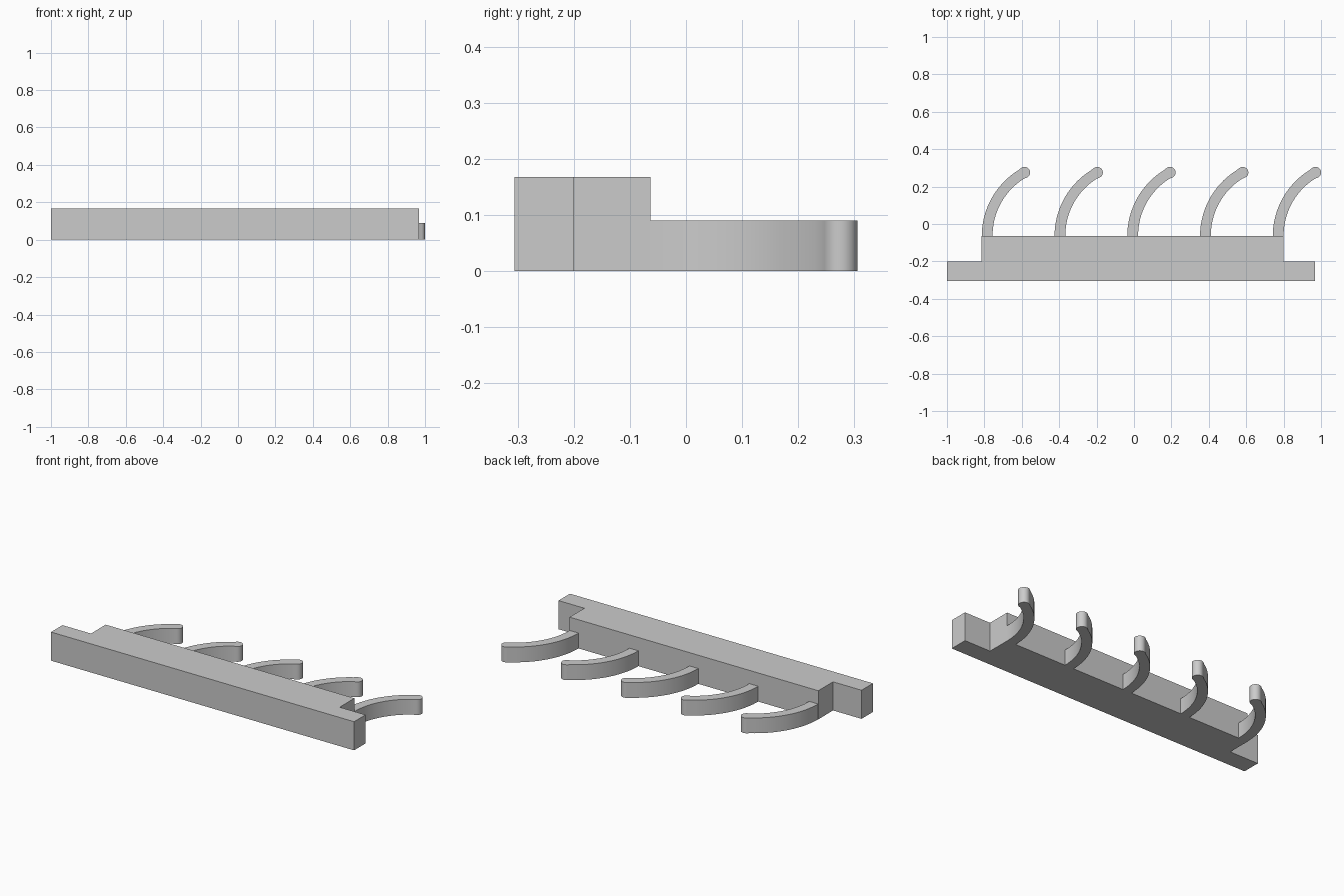
import bpy, bmesh
from math import sin, cos, pi, radians

cube = bpy.data.objects.get("Cube")
if cube:
    bpy.data.objects.remove(cube, do_unlink=True)

grey = bpy.data.materials.new("light_grey")
grey.use_nodes = True
colour = (0.6, 0.6, 0.6, 1)
grey.diffuse_color = colour
grey.node_tree.nodes["Principled BSDF"].inputs["Base Color"].default_value = colour


def extrude_outline(name, outline, height, smooth=False):
    """Solid prism standing on the ground from a plan outline."""
    bm = bmesh.new()
    base = bm.faces.new([bm.verts.new((x, y, 0)) for x, y in outline])
    top = bmesh.ops.extrude_face_region(bm, geom=[base])["geom"]
    bmesh.ops.translate(bm, vec=(0, 0, height),
                        verts=[v for v in top if isinstance(v, bmesh.types.BMVert)])
    bmesh.ops.recalc_face_normals(bm, faces=bm.faces)
    mesh = bpy.data.meshes.new(name)
    bm.to_mesh(mesh)
    bm.free()
    mesh.materials.append(grey)
    obj = bpy.data.objects.new(name, mesh)
    bpy.context.collection.objects.link(obj)
    if smooth:
        bpy.ops.object.select_all(action="DESELECT")
        obj.select_set(True)
        bpy.context.view_layer.objects.active = obj
        bpy.ops.object.shade_smooth_by_angle(angle=radians(30))
    return obj


# Rail: long front bar with a shorter raised block behind it
FRONT, STEP, BACK = -0.306, -0.2, -0.063
extrude_outline("rail", [(-1, FRONT), (0.968, FRONT), (0.968, STEP), (0.8, STEP),
                         (0.8, BACK), (-0.815, BACK), (-0.815, STEP), (-1, STEP)], 0.168)

# Hook plan: a curved strip ending in a round tip
RADIUS, SWEEP, STEPS = 0.387, radians(61), 20
CAP = 0.03


def strip_side(sign):
    points = []
    for i in range(STEPS + 1):
        t = i / STEPS
        r = RADIUS + sign * (0.029 - 0.002 * t)
        points.append((RADIUS - r * cos(SWEEP * t), BACK + r * sin(SWEEP * t)))
    return points


tip_x = RADIUS * (1 - cos(SWEEP))
tip_y = BACK + RADIUS * sin(SWEEP)
start = pi - SWEEP + radians(10)
tip = [(tip_x + CAP * cos(start - a), tip_y + CAP * sin(start - a))
       for a in (radians(200) * i / 16 for i in range(17))]
hook_outline = strip_side(1)[:-1] + tip + strip_side(-1)[-2::-1]

# Five evenly spaced hooks
for n in range(5):
    hook = extrude_outline(f"hook_{n + 1}", hook_outline, 0.09, smooth=True)
    hook.location.x = -0.785 + 0.389 * n
